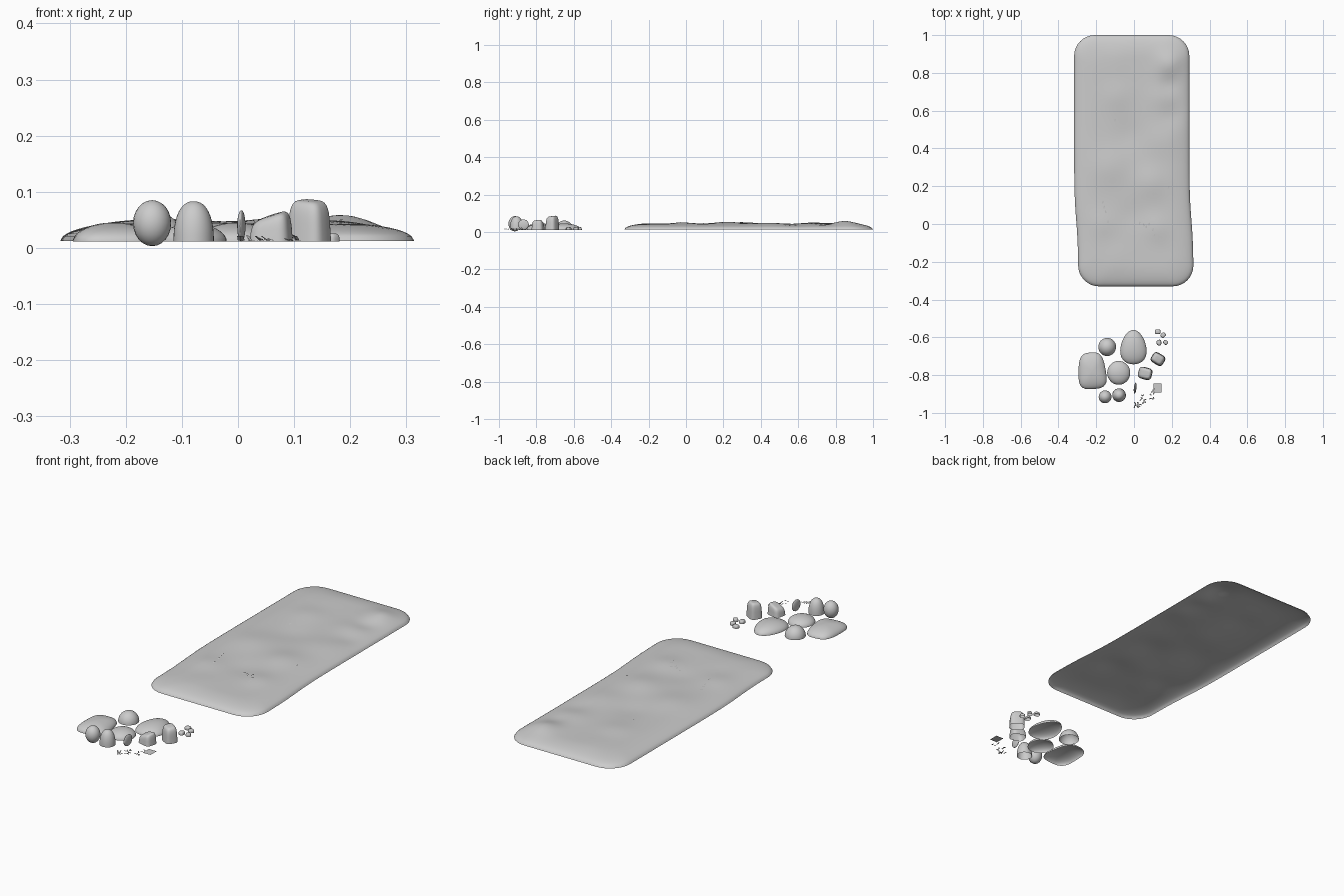
import bpy, bmesh, math, random
from math import sin, cos, pi, exp

if "Cube" in bpy.data.objects:
    bpy.data.objects.remove(bpy.data.objects["Cube"])

random.seed(4)
BASE = 0.011


def finish(name, bm, smooth=50):
    bmesh.ops.remove_doubles(bm, verts=bm.verts, dist=0.00005)
    bmesh.ops.recalc_face_normals(bm, faces=bm.faces)
    if sum(f.normal.z * f.calc_area() for f in bm.faces) < -1e-7:
        bmesh.ops.reverse_faces(bm, faces=bm.faces)
    me = bpy.data.meshes.new(name)
    bm.to_mesh(me)
    bm.free()
    ob = bpy.data.objects.new(name, me)
    bpy.context.collection.objects.link(ob)
    if smooth:
        bpy.ops.object.select_all(action='DESELECT')
        ob.select_set(True)
        bpy.context.view_layer.objects.active = ob
        bpy.ops.object.shade_smooth_by_angle(angle=math.radians(smooth))
    return ob


def bridge(bm, rings):
    n = len(rings[0])
    for a, b in zip(rings, rings[1:]):
        for i in range(n):
            bm.faces.new((a[i], a[(i + 1) % n], b[(i + 1) % n], b[i]))


# Ground patch: rounded rectangle inset ring by ring, open below
HX, HY, CY = 0.305, 0.665, 0.335
BUMPS = [(0.20, 0.85, 0.07, 0.016), (-0.10, 0.85, 0.09, 0.004), (-0.08, 0.68, 0.08, 0.007),
         (0.15, 0.67, 0.07, 0.005), (0.2, 0.74, 0.05, -0.006), (-0.12, 0.30, 0.10, 0.009),
         (0.10, 0.22, 0.09, 0.011), (0.0, 0.05, 0.07, -0.004), (0.12, -0.02, 0.07, 0.008),
         (-0.17, 0.0, 0.07, 0.006), (-0.02, 0.47, 0.08, -0.005), (0.16, 0.44, 0.09, 0.006),
         (-0.1, -0.18, 0.08, 0.003), (0.22, 0.58, 0.06, -0.006)]


def ground_z(x, y, d):
    t = min(d / 0.12, 1)
    edge = (1 - (1 - t) ** 2) ** 0.5
    b = sum(a * exp(-((x - bx) ** 2 + (y - by) ** 2) / (s * s)) for bx, by, s, a in BUMPS)
    return 0.012 + edge * (0.031 + b)


def rounded_rect(d):
    hx, hy, r = HX - d, HY - d, 0.11 * (1 - d / HX)
    arcs = [(1, 1, 0), (-1, 1, 1), (-1, -1, 2), (1, -1, 3)]
    pts = []
    for k, (sx, sy, q) in enumerate(arcs):
        for i in range(9):
            a = (q + i / 8) * pi / 2
            pts.append((sx * (hx - r) + r * cos(a), sy * (hy - r) + r * sin(a)))
        nx, ny, nq = arcs[(k + 1) % 4]
        x0, y0 = pts[-1]
        x1 = nx * (hx - r) + r * cos(nq * pi / 2)
        y1 = ny * (hy - r) + r * sin(nq * pi / 2)
        n = 20 if k % 2 == 0 else 40
        pts += [(x0 + (x1 - x0) * i / n, y0 + (y1 - y0) * i / n) for i in range(1, n)]
    return pts


bm = bmesh.new()
rings = []
for j in range(25):
    d = HX * (j / 24) ** 1.3
    ring = []
    for x, y in rounded_rect(d):
        yy = y + CY
        # the outline leans left at the far end and right at the near end
        lean = -0.012 + 0.022 / (1 + exp((yy - 0.02) * 14))
        ring.append(bm.verts.new((x + lean, yy, ground_z(x, yy, d))))
    rings.append(ring)
bridge(bm, rings)
finish("ground_patch", bm)


# Half stones: superellipse plan and dome profile, open below
def stone(name, x, y, rx, ry, h, plan=2, dome=2, taper=0, rot=0, slope=(0, 0), narrow=0):
    bm = bmesh.new()
    n, m = 32, 12
    pw = lambda v, e: math.copysign(abs(v) ** (2 / e), v)
    c, s = cos(rot), sin(rot)
    rings = []
    for j in range(m + 1):
        p = j / m * pi / 2
        r, z = pw(max(cos(p), 0), dome), pw(sin(p), dome)
        r *= 1 - narrow * z
        ring = []
        for i in range(n):
            a = i / n * 2 * pi
            u, v = r * pw(cos(a), plan), r * pw(sin(a), plan)
            u *= 1 - taper * v
            px, py = u * rx, v * ry
            pz = BASE + h * z * (1 + slope[0] * u + slope[1] * v)
            ring.append(bm.verts.new((x + c * px - s * py, y + s * px + c * py, pz)))
        rings.append(ring)
    bridge(bm, rings)
    bmesh.ops.dissolve_degenerate(bm, edges=bm.edges, dist=0.00002)
    return finish(name, bm)


stone("flat_stone_left", -0.222, -0.777, 0.072, 0.097, 0.034, 3.2, 2, 0.13, 0.08)
stone("flat_stone_middle", -0.081, -0.788, 0.061, 0.063, 0.032)
stone("flat_stone_right", -0.003, -0.652, 0.068, 0.091, 0.034, 2.1, 2, 0.22)
stone("round_stone", -0.142, -0.651, 0.047, 0.048, 0.05)
stone("cone_stone", -0.079, -0.906, 0.036, 0.036, 0.072, 2, 2.3)
stone("blocky_stone", 0.059, -0.791, 0.037, 0.032, 0.047, 3.5, 5, 0, -0.25, (0.25, 0.1), 0.12)
stone("tall_stone", 0.127, -0.715, 0.036, 0.030, 0.074, 3.5, 5, 0, -0.55, (-0.04, 0.04), 0.1)


# Whole rounded stones
def ball(name, loc, size, rot=0, seg=24):
    bm = bmesh.new()
    bmesh.ops.create_uvsphere(bm, u_segments=seg, v_segments=seg // 2, radius=1)
    for v in bm.verts:
        x, y, z = v.co.x * size[0], v.co.y * size[1], v.co.z * size[2]
        v.co = (loc[0] + cos(rot) * x - sin(rot) * y, loc[1] + sin(rot) * x + cos(rot) * y, loc[2] + z)
    return finish(name, bm)


ball("egg_stone", (-0.153, -0.915, 0.044), (0.034, 0.034, 0.041))
ball("thin_stone", (0.006, -0.869, 0.039), (0.007, 0.029, 0.028), -0.1)

# Small pebbles
for k, (x, y, r) in enumerate([(0.126, -0.57, 0.015), (0.154, -0.588, 0.014),
                               (0.132, -0.628, 0.015), (0.167, -0.627, 0.013)]):
    stone(f"pebble_{k + 1}", x, y, r, r * 0.85, 0.015, 3, 3.5, 0.1, k * 0.8)


# Square chip and scattered grit: little flat leaves
def leaf(bm, x, y, z, w, l, rot, lift=0):
    c, s = cos(rot), sin(rot)
    q = [(-w, -l, 0), (w, -l, 0), (w, l, lift), (-w, l, lift)]
    bm.faces.new([bm.verts.new((x + c * a - s * b, y + s * a + c * b, z + d)) for a, b, d in q])


bm = bmesh.new()
leaf(bm, 0.125, -0.868, BASE + 0.001, 0.021, 0.024, 0)
finish("square_chip", bm, 0)

bm = bmesh.new()
for k in range(24):
    x = random.uniform(0, 0.115)
    y = -0.985 + 0.55 * x + random.uniform(0, 0.055)
    leaf(bm, x, y, BASE + 0.002, 0.003, 0.006, random.uniform(0, pi), random.uniform(0, 0.01))
finish("loose_grit", bm, 0)

bm = bmesh.new()
for x, y in [(-0.165, 0.115), (-0.158, 0.09), (-0.15, 0.065), (-0.138, 0.012), (-0.10, 0.55),
             (0.03, 0.005), (0.052, -0.005), (0.065, -0.015), (0.08, 0.0), (0.10, -0.03),
             (0.108, -0.06), (0.183, 0.195)]:
    leaf(bm, x, y, ground_z(x, y, HX - abs(x)) + 0.001, 0.003, 0.007, random.uniform(-0.4, 0.4), 0.002)
finish("ground_grit", bm, 0)
